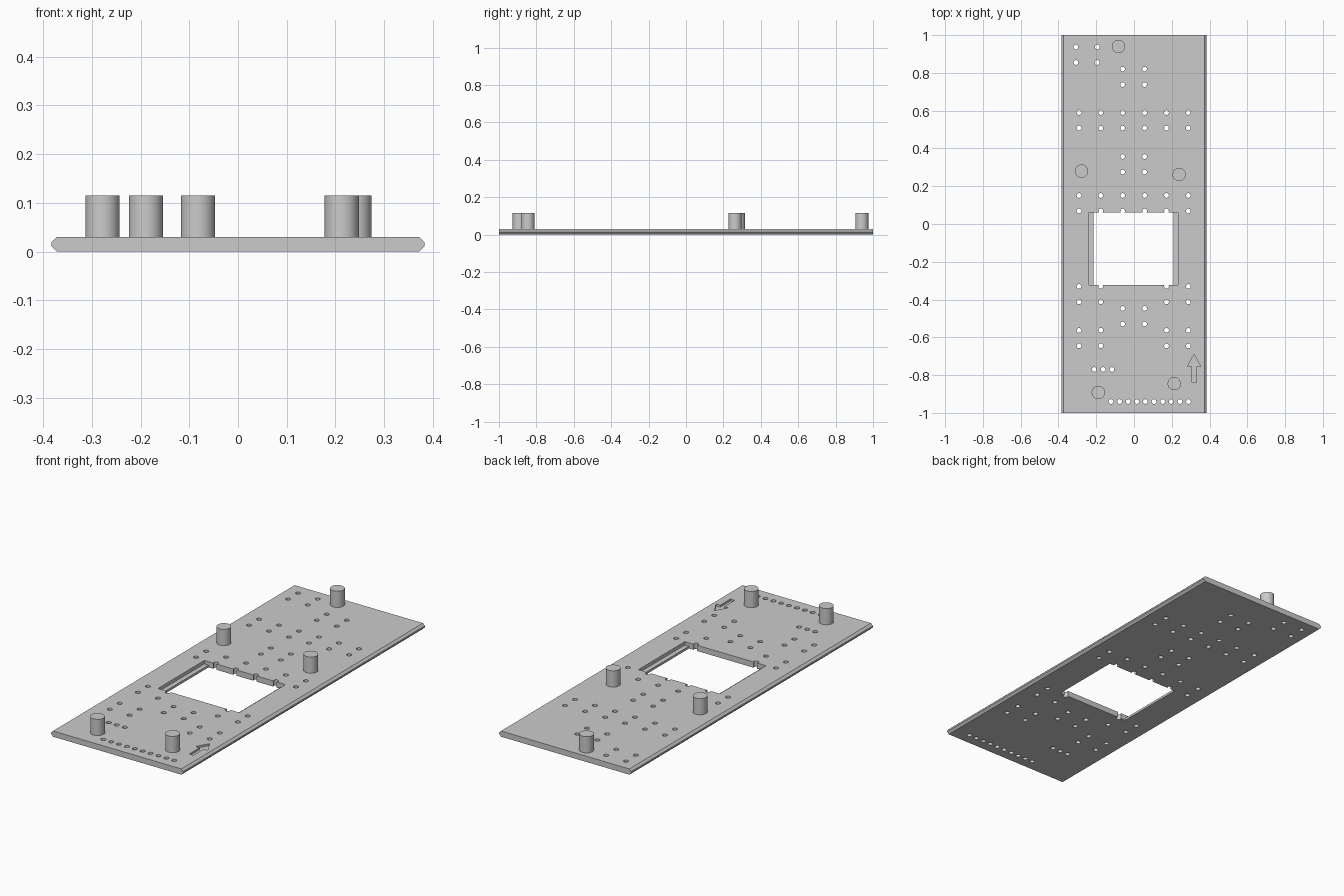
import bpy, bmesh, math

cube = bpy.data.objects.get("Cube")
if cube:
    bpy.data.objects.remove(cube, do_unlink=True)

# One flat grey for the whole part
grey = bpy.data.materials.new("plain grey")
grey.use_nodes = True
colour = (0.6, 0.6, 0.6, 1)
grey.diffuse_color = colour
grey.node_tree.nodes["Principled BSDF"].inputs["Base Color"].default_value = colour

THICK = 0.03
HALF_W = 0.383


def finish(name, bm):
    bmesh.ops.recalc_face_normals(bm, faces=bm.faces)
    mesh = bpy.data.meshes.new(name)
    bm.to_mesh(mesh)
    bm.free()
    mesh.materials.append(grey)
    obj = bpy.data.objects.new(name, mesh)
    bpy.context.collection.objects.link(obj)
    return obj


def extrude(name, points, offset):
    """Prism from a flat outline of 3D points, pushed along offset."""
    bm = bmesh.new()
    face = bm.faces.new([bm.verts.new(p) for p in points])
    top = bmesh.ops.extrude_face_region(bm, geom=[face])["geom"]
    verts = [v for v in top if isinstance(v, bmesh.types.BMVert)]
    bmesh.ops.translate(bm, verts=verts, vec=offset)
    return finish(name, bm)


def box(name, x0, x1, y0, y1, z0, z1):
    outline = [(x0, y0, z0), (x1, y0, z0), (x1, y1, z0), (x0, y1, z0)]
    return extrude(name, outline, (0, 0, z1 - z0))


def cylinders(name, centres, radius, z0, z1, sides):
    bm = bmesh.new()
    for x, y in centres:
        new = bmesh.ops.create_cone(bm, cap_ends=True, segments=sides, radius1=radius,
                                    radius2=radius, depth=z1 - z0)["verts"]
        bmesh.ops.translate(bm, verts=new, vec=(x, y, (z0 + z1) / 2))
    return finish(name, bm)


def smooth(obj):
    bpy.ops.object.select_all(action="DESELECT")
    obj.select_set(True)
    bpy.context.view_layer.objects.active = obj
    bpy.ops.object.shade_smooth_by_angle(angle=math.radians(30))


def cut(target, cutter):
    mod = target.modifiers.new(cutter.name, "BOOLEAN")
    mod.operation = "DIFFERENCE"
    mod.solver = "EXACT"
    mod.object = cutter
    cutter.hide_render = True
    bpy.context.view_layer.objects.active = target
    bpy.ops.object.modifier_apply(modifier=mod.name)
    bpy.data.objects.remove(cutter, do_unlink=True)


# Plate with bevelled long edges
B = 0.011
right = [(HALF_W - B, 0), (HALF_W, B), (HALF_W, THICK - B), (HALF_W - B, THICK)]
left = [(-x, z) for x, z in reversed(right)]
plate = extrude("base_plate", [(x, -1, z) for x, z in right + left], (0, 2, 0))

# Hole grid: columns, and pairs of rows starting at the given y
inner = [-0.06, 0.056]
outer = [-0.291, -0.176, 0.172, 0.288]
pairs = [([-0.308, -0.194], 0.937), (inner, 0.82), (inner + outer, 0.59), (inner, 0.357),
         (inner + outer, 0.151), (outer, -0.33), (inner, -0.447), (outer, -0.563)]
holes = [(x, y - dy) for xs, y in pairs for x in xs for dy in (0, 0.082)]
holes += [(-0.122 + 0.0456 * i, -0.94) for i in range(10)]
holes += [(-0.21 + 0.0465 * i, -0.77) for i in range(3)]
cut(plate, cylinders("hole_cutter", holes, 0.0125, -0.05, 0.1, 20))

# Window with a lower ledge along both sides
Y0, Y1 = -0.323, 0.061
cut(plate, box("window_cutter", -0.214, 0.209, Y0, Y1, -0.05, 0.1))
cut(plate, box("ledge_cutter", -0.238, 0.233, Y0, Y1, 0.012, 0.1))

# Engraved arrow pointing to the back
half = [(0.012, -0.84), (0.012, -0.755), (0.036, -0.755)]
outline = half + [(0, -0.69)] + [(-x, y) for x, y in reversed(half)]
cut(plate, extrude("arrow_cutter", [(0.318 + x, y, 0.02) for x, y in outline], (0, 0, 0.05)))
smooth(plate)

# Round standing pegs
pegs = {"back_peg": (-0.082, 0.94), "middle_right_peg": (-0.278, 0.28),
        "middle_left_peg": (0.239, 0.262), "front_left_peg": (0.213, -0.845),
        "front_right_peg": (-0.189, -0.892)}
for name, centre in pegs.items():
    smooth(cylinders(name, [centre], 0.035, THICK - 0.002, 0.115, 48))
